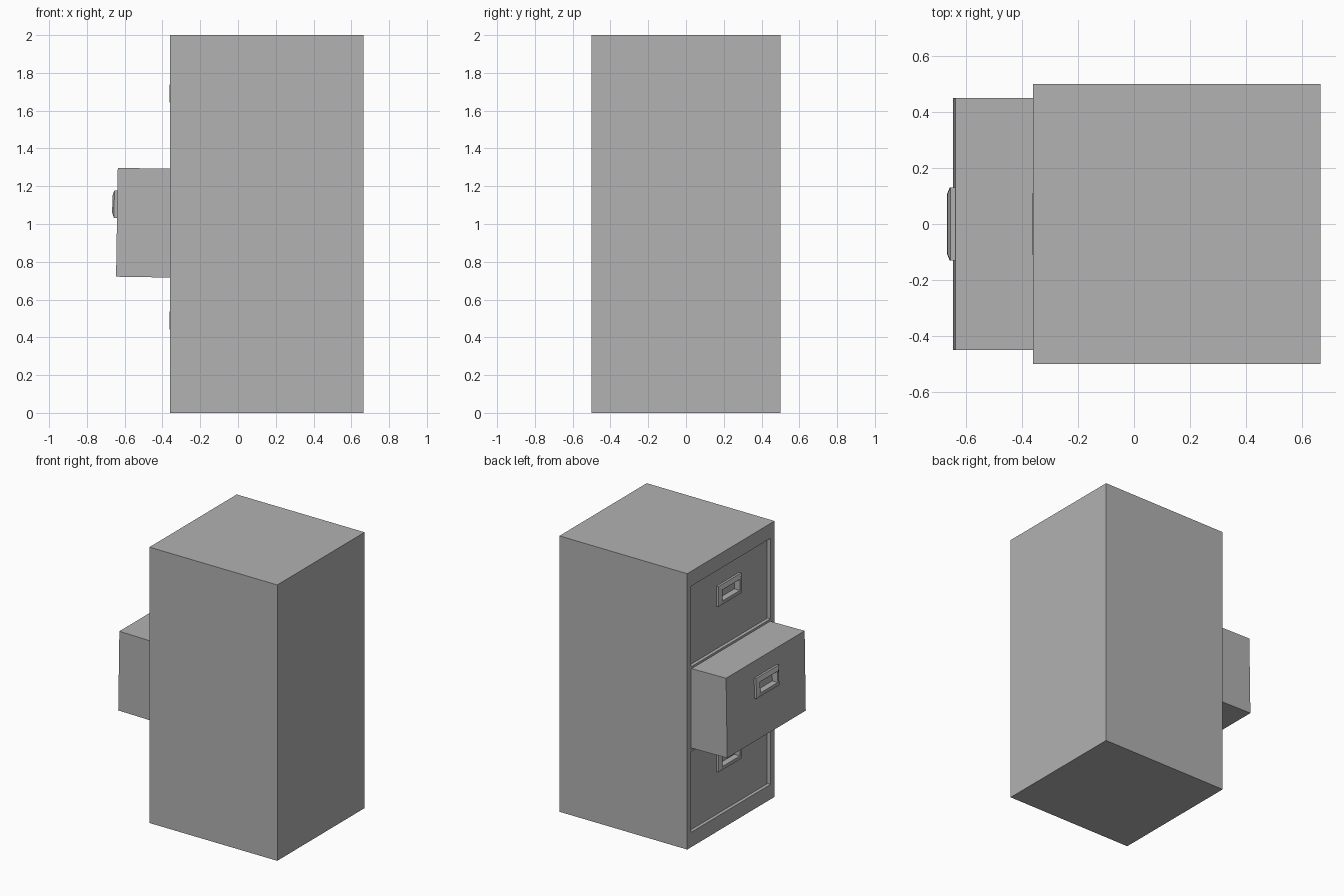
import bpy
import bmesh
from math import radians

if "Cube" in bpy.data.objects:
    bpy.data.objects.remove(bpy.data.objects["Cube"], do_unlink=True)

grey = bpy.data.materials.new("grey metal")
grey.use_nodes = True
colour = (0.445, 0.445, 0.445, 1)
grey.diffuse_color = colour
grey.node_tree.nodes["Principled BSDF"].inputs["Base Color"].default_value = colour


def loft(name, rings):
    """Join rectangles (x, half width, half height, centre z) into a closed solid."""
    bm = bmesh.new()
    loops = []
    for x, w, h, z in rings:
        corners = [(-w, -h), (w, -h), (w, h), (-w, h)]
        loops.append([bm.verts.new((x, y, z + dz)) for y, dz in corners])
    for a, b in zip(loops, loops[1:]):
        for i in range(4):
            j = (i + 1) % 4
            bm.faces.new((a[i], a[j], b[j], b[i]))
    bm.faces.new(loops[0])
    bm.faces.new(loops[-1])
    bmesh.ops.recalc_face_normals(bm, faces=bm.faces)
    mesh = bpy.data.meshes.new(name)
    bm.to_mesh(mesh)
    bm.free()
    mesh.materials.append(grey)
    obj = bpy.data.objects.new(name, mesh)
    bpy.context.collection.objects.link(obj)
    return obj


# Cabinet body with three drawer openings in its -x side
FRONT = -0.36
cabinet = loft("cabinet", [(FRONT, 0.5, 1, 1), (0.665, 0.5, 1, 1)])
levels = {"bottom": 0.4, "middle": 1.0, "top": 1.6}
bpy.context.view_layer.objects.active = cabinet
for level, z in levels.items():
    cutter = loft("opening_cutter", [(FRONT - 0.1, 0.455, 0.292, z), (0.62, 0.455, 0.292, z)])
    cutter.hide_render = True
    cut = cabinet.modifiers.new("opening", "BOOLEAN")
    cut.operation = "DIFFERENCE"
    cut.solver = "EXACT"
    cut.object = cutter
    bpy.ops.object.modifier_apply(modifier=cut.name)
    bpy.data.objects.remove(cutter, do_unlink=True)


def drawer(name, x, z, tilt=0):
    """Drawer box with a raised, bevelled and hollowed pull; its front is at x."""
    grip = 0.095
    obj = loft(name, [
        (0.93, 0.45, 0.288, 0),          # back
        (0, 0.45, 0.288, 0),             # front panel
        (0, 0.131, 0.073, grip),         # pull base
        (-0.016, 0.131, 0.073, grip),    # pull side
        (-0.026, 0.108, 0.046, grip),    # pull bevel
        (-0.026, 0.1, 0.04, grip),       # pull rim
        (0.018, 0.1, 0.04, grip),        # pull hollow
    ])
    obj.location = (x, 0, z)
    obj.rotation_euler.y = radians(tilt)


drawer("bottom_drawer", FRONT + 0.024, levels["bottom"] - 0.005)
drawer("middle_drawer", FRONT - 0.281, levels["middle"] + 0.009, 0.9)
drawer("top_drawer", FRONT + 0.024, levels["top"] - 0.005)
